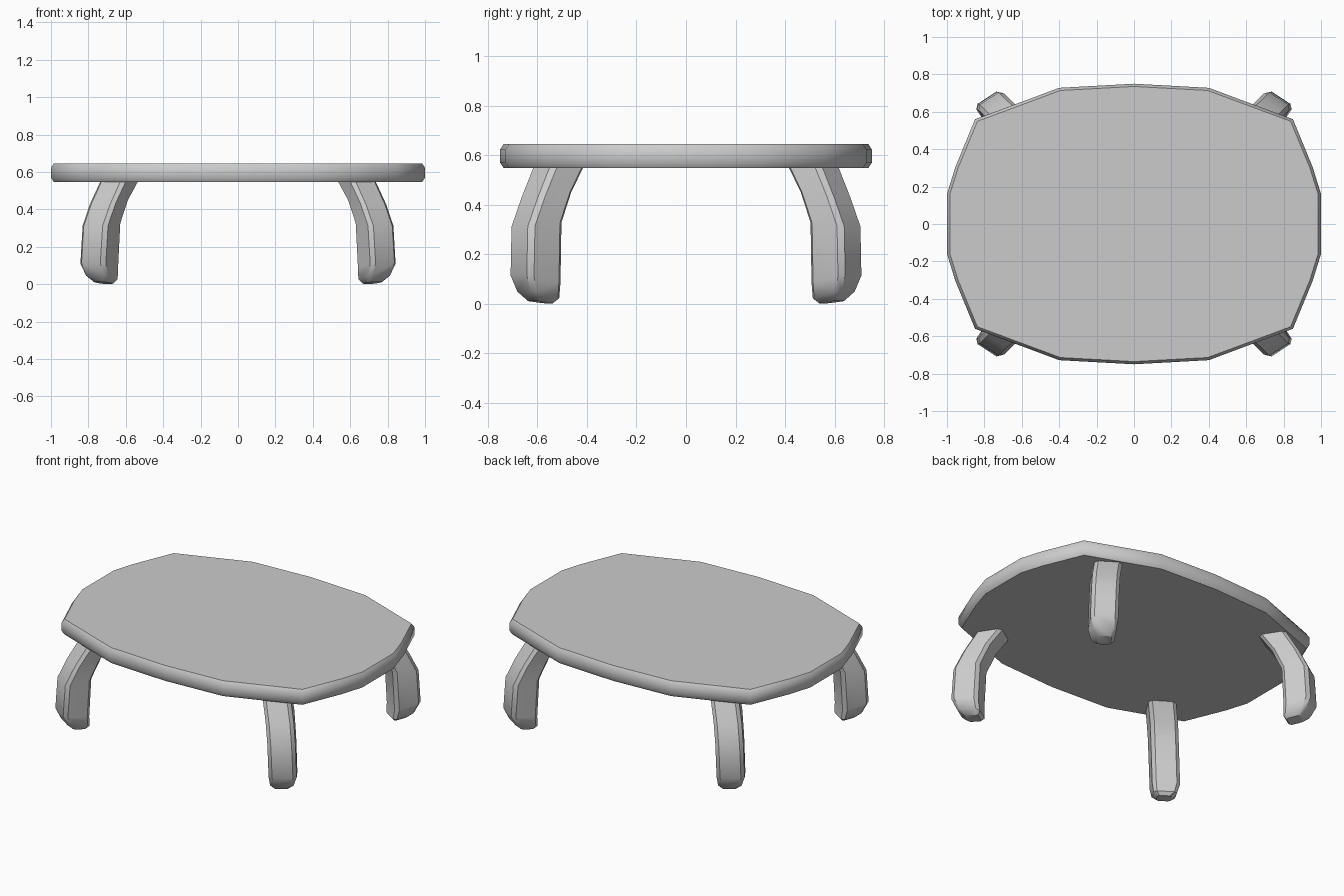
import bpy, bmesh, math

if "Cube" in bpy.data.objects:
    bpy.data.objects.remove(bpy.data.objects["Cube"])


def loft(name, rings, angle):
    """Skin a stack of equal-sized rings and cap both ends."""
    bm = bmesh.new()
    loops = [[bm.verts.new(p) for p in ring] for ring in rings]
    n = len(rings[0])
    for a, b in zip(loops, loops[1:]):
        for i in range(n):
            j = (i + 1) % n
            bm.faces.new((a[i], a[j], b[j], b[i]))
    bm.faces.new(loops[0][::-1])
    bm.faces.new(loops[-1])
    bmesh.ops.recalc_face_normals(bm, faces=bm.faces)
    mesh = bpy.data.meshes.new(name)
    bm.to_mesh(mesh)
    bm.free()
    obj = bpy.data.objects.new(name, mesh)
    bpy.context.collection.objects.link(obj)
    bpy.ops.object.select_all(action='DESELECT')
    obj.select_set(True)
    bpy.context.view_layer.objects.active = obj
    bpy.ops.object.shade_smooth_by_angle(angle=math.radians(angle))
    return obj


# Tabletop: faceted oval with softened rim, one quarter mirrored
quarter = [(1, 0.16), (0.955, 0.305), (0.85, 0.56), (0.4, 0.728)]
half = quarter + [(0, 0.75)] + [(-x, y) for x, y in reversed(quarter)]
outline = half + [(-x, -y) for x, y in half]
rim = [(0.015, 0.547), (0, 0.57), (0, 0.622), (0.015, 0.645)]
loft("tabletop", [[(x * (1 - d), y * (1 - d * 1.3), z) for x, y in outline]
                  for d, z in rim], 40)

# Legs: chamfered square section, turned outwards, swept along a curved path
turn = math.radians(57)
f, c = 0.06, 0.081
section = [(c, -f), (c, f), (f, c), (-f, c), (-c, f), (-c, -f), (-f, -c), (f, -c)]
# centre x, centre y, height, scale, tilt
path = [(0.718, 0.588, 0.007, 0.5, 0.12), (0.728, 0.596, 0.036, 0.84, 0.2),
        (0.742, 0.607, 0.10, 1, 0.18), (0.73, 0.603, 0.32, 1, -0.1),
        (0.69, 0.563, 0.44, 1, -0.15), (0.635, 0.515, 0.55, 1, 0),
        (0.62, 0.502, 0.58, 1, 0)]
for sx, side in ((-1, "left"), (1, "right")):
    for sy, end in ((-1, "front"), (1, "back")):
        rings = [[(sx * (x + s * (u * math.cos(turn) + v * math.sin(turn))),
                   sy * (y + s * (u * math.sin(turn) - v * math.cos(turn))),
                   z + s * u * t) for u, v in section]
                 for x, y, z, s, t in path]
        loft(f"{end}_{side}_leg", rings, 35)
